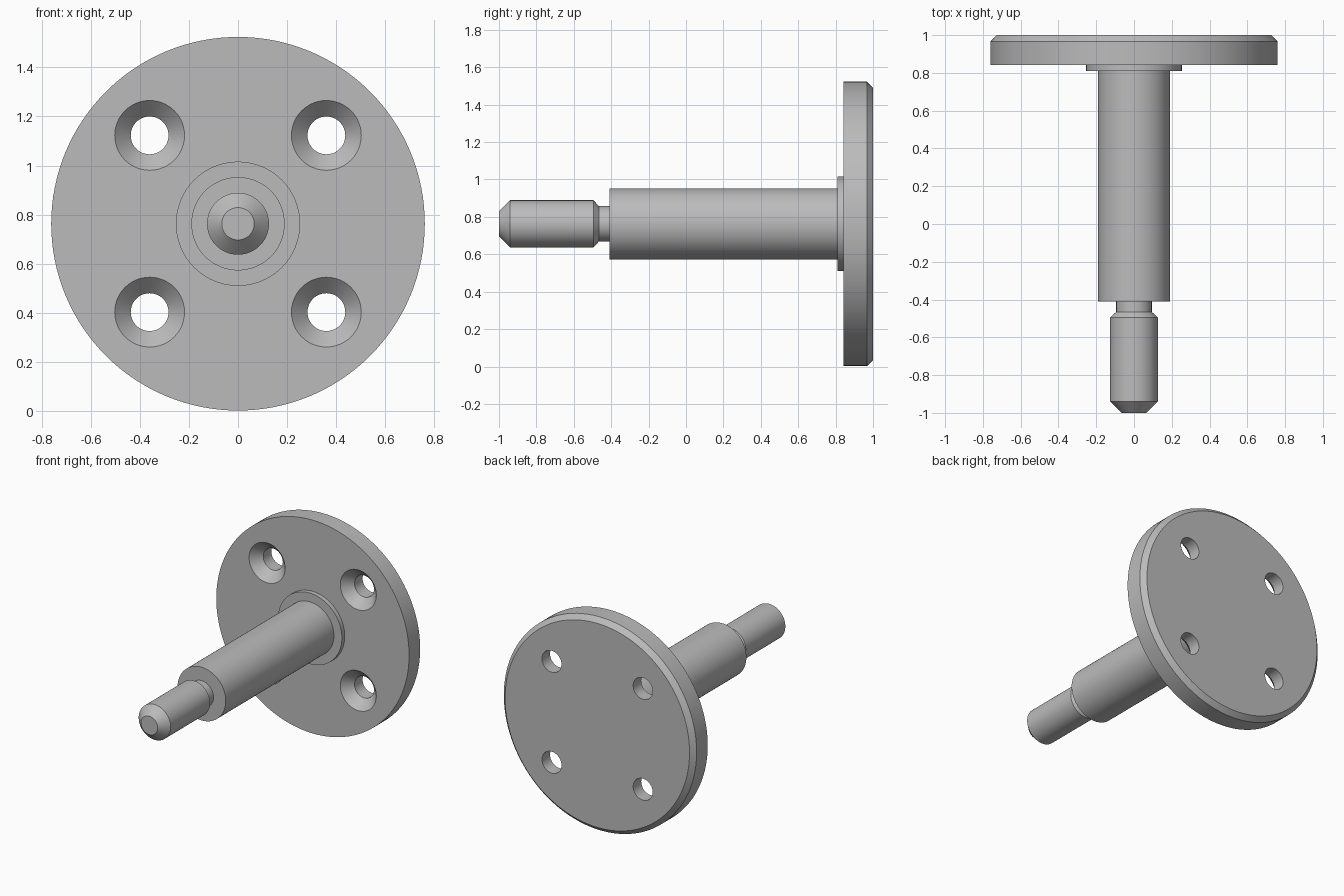
import bpy
import bmesh
from math import pi, radians
from mathutils import Matrix, Vector

AXIS_Z = 0.763

cube = bpy.data.objects.get("Cube")
if cube:
    bpy.data.objects.remove(cube, do_unlink=True)

# Single plain metal colour
metal = bpy.data.materials.new("grey_metal")
metal.use_nodes = True
grey = (0.5, 0.5, 0.5, 1)
metal.diffuse_color = grey
metal.node_tree.nodes["Principled BSDF"].inputs["Base Color"].default_value = grey


def lathe(name, profile, x=0, z=AXIS_Z, steps=96):
    """Closed solid turned about the y direction from (radius, y) points."""
    bm = bmesh.new()
    pts = [(0, profile[0][1])] + profile + [(0, profile[-1][1])]
    verts = [bm.verts.new((x + r, y, z)) for r, y in pts]
    edges = [bm.edges.new(pair) for pair in zip(verts, verts[1:])]
    bmesh.ops.spin(bm, geom=verts + edges, cent=(x, 0, z), axis=(0, 1, 0),
                   angle=2 * pi, steps=steps)
    bmesh.ops.remove_doubles(bm, verts=bm.verts, dist=0.0001)
    bmesh.ops.recalc_face_normals(bm, faces=bm.faces)
    # Merge the end fans into single flat caps
    bmesh.ops.dissolve_limit(bm, angle_limit=radians(0.5),
                             verts=bm.verts, edges=bm.edges)
    mesh = bpy.data.meshes.new(name)
    bm.to_mesh(mesh)
    bm.free()
    mesh.materials.append(metal)
    obj = bpy.data.objects.new(name, mesh)
    bpy.context.collection.objects.link(obj)
    return obj


def activate(obj):
    bpy.ops.object.select_all(action='DESELECT')
    obj.select_set(True)
    bpy.context.view_layer.objects.active = obj


# Round mounting flange with a chamfered rear rim
flange = lathe("mounting_flange",
               [(0.761, 0.842), (0.761, 0.967), (0.728, 1.0)], steps=128)

# Stepped spindle: chamfered tip, undercut neck, main shaft and boss
spindle = lathe("stepped_spindle", [
    (0.066, -1.0), (0.126, -0.94),
    (0.126, -0.495), (0.094, -0.465),
    (0.094, -0.41), (0.19, -0.41),
    (0.19, 0.81), (0.253, 0.81), (0.253, 0.87)])

# Four countersunk screw holes through the flange
for sx in (-1, 1):
    for sz in (-1, 1):
        cutter = lathe("screw_hole_cutter", [
            (0.152, 0.832), (0.077, 0.909), (0.077, 1.05)],
            x=sx * 0.36, z=AXIS_Z + sz * 0.36, steps=48)
        cutter.hide_render = True
        activate(flange)
        cut = flange.modifiers.new("screw_hole", 'BOOLEAN')
        cut.operation = 'DIFFERENCE'
        cut.solver = 'EXACT'
        cut.object = cutter
        bpy.ops.object.modifier_apply(modifier=cut.name)
        bpy.data.objects.remove(cutter, do_unlink=True)

# Smooth turned surfaces, sharp machined edges
for part in (flange, spindle):
    activate(part)
    bpy.ops.object.shade_smooth_by_angle(angle=radians(25))
